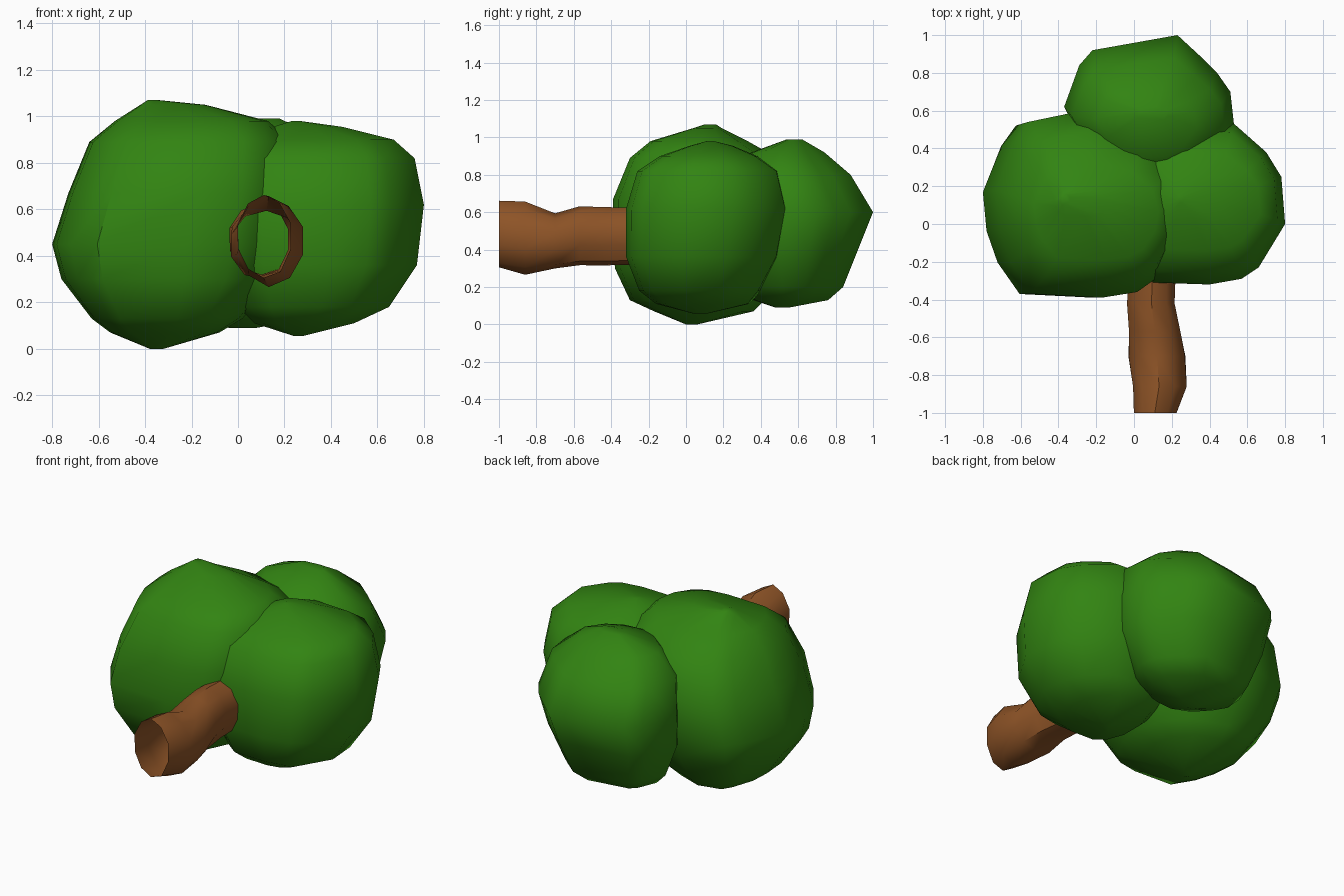
import bpy, bmesh, math, random
from mathutils import Vector

random.seed(4)
default_cube = bpy.data.objects.get("Cube")
if default_cube:
    bpy.data.objects.remove(default_cube, do_unlink=True)


def make_material(name, colour):
    material = bpy.data.materials.new(name)
    material.use_nodes = True
    material.diffuse_color = colour
    shader = material.node_tree.nodes["Principled BSDF"]
    shader.inputs["Base Color"].default_value = colour
    shader.inputs["Roughness"].default_value = 0.9
    return material


leaf_green = make_material("leaf green", (0.032, 0.23, 0.006, 1))
bark_brown = make_material("bark brown", (0.27, 0.088, 0.02, 1))


def skin_rings(name, rings, material, capped, crease_angle):
    """Join equal-sized rings of points into one smooth skin."""
    bm = bmesh.new()
    loops = [[bm.verts.new(point) for point in ring] for ring in rings]
    for low, high in zip(loops, loops[1:]):
        for i in range(len(low)):
            j = (i + 1) % len(low)
            bm.faces.new((low[i], low[j], high[j], high[i]))
    if capped:
        bm.faces.new(loops[0][::-1])
        bm.faces.new(loops[-1])
    bmesh.ops.recalc_face_normals(bm, faces=bm.faces)
    mesh = bpy.data.meshes.new(name)
    bm.to_mesh(mesh)
    bm.free()
    mesh.materials.append(material)
    obj = bpy.data.objects.new(name, mesh)
    bpy.context.collection.objects.link(obj)
    bpy.ops.object.select_all(action="DESELECT")
    obj.select_set(True)
    bpy.context.view_layer.objects.active = obj
    bpy.ops.object.shade_smooth_by_angle(angle=math.radians(crease_angle))
    return obj


def leaf_clump(name, outline, levels):
    """Fit the plan outline into the x and y extents given at each height."""
    xs, ys = zip(*outline)
    left, width = min(xs), max(xs) - min(xs)
    front, depth = min(ys), max(ys) - min(ys)
    rings = []
    for z, x0, x1, y0, y1 in levels:
        rings.append([
            Vector((x0 + (x - left) / width * (x1 - x0),
                    y0 + (y - front) / depth * (y1 - y0), z))
            for x, y in outline])
    return skin_rings(name, rings, leaf_green, True, 50)


# Large clump on the right
leaf_clump(
    "right_leaf_clump",
    [(-.8, .18), (-.78, -.03), (-.72, -.2), (-.6, -.37), (-.2, -.39), (0, -.36),
     (.12, -.28), (.22, -.1), (.25, .1), (.2, .32), (.02, .5), (-.31, .6),
     (-.62, .54), (-.7, .43)],
    [(0, -.38, -.32, 0, .06), (.07, -.55, -.08, -.17, .36),
     (.13, -.63, .02, -.3, .42), (.3, -.76, .17, -.38, .53),
     (.45, -.8, .22, -.39, .58), (.67, -.73, .25, -.39, .6),
     (.89, -.64, .23, -.3, .49), (.98, -.53, .13, -.19, .33),
     (1.05, -.42, -.14, .04, .19), (1.07, -.39, -.34, .1, .16)])

# Smaller clump on the left
leaf_clump(
    "left_leaf_clump",
    [(.8, 0), (.78, .25), (.7, .38), (.53, .53), (.2, .55), (0, .45),
     (-.1, .2), (-.1, -.05), (-.02, -.22), (.1, -.31), (.4, -.32),
     (.57, -.29), (.66, -.23)],
    [(.055, .24, .28, .05, .1), (.11, .07, .5, -.16, .34),
     (.18, 0, .65, -.25, .4), (.36, -.08, .77, -.32, .5),
     (.62, -.1, .8, -.32, .55), (.82, -.05, .76, -.26, .5),
     (.9, .05, .67, -.14, .38), (.955, .15, .45, .02, .25),
     (.98, .23, .27, .11, .15)])

# Crown clump at the far end
leaf_clump(
    "back_leaf_clump",
    [(-.37, .62), (-.29, .84), (-.22, .92), (.23, 1), (.36, .88), (.44, .8),
     (.51, .7), (.53, .52), (.41, .32), (.25, .22), (.05, .2), (-.12, .28),
     (-.27, .43)],
    [(.09, -.04, .08, .48, .55), (.13, -.2, .3, .36, .76),
     (.2, -.27, .4, .3, .84), (.4, -.35, .5, .22, .92),
     (.6, -.37, .53, .2, 1), (.8, -.33, .48, .23, .88),
     (.92, -.2, .33, .35, .74), (.99, 0, .18, .54, .62)])

# Hollow trunk, open at the foot: y, then x and z extents
trunk_sections = [(-1, -.01, .23, .3, .67), (-.86, -.02, .285, .27, .66),
                  (-.7, -.035, .28, .29, .6), (-.57, -.03, .25, .31, .635),
                  (-.42, -.045, .23, .31, .63), (-.2, -.03, .23, .31, .63)]
sides = 10
trunk_rings = []
for y, x0, x1, z0, z1 in trunk_sections:
    ring = []
    for i in range(sides):
        turn = math.tau * i / sides + math.pi / 2
        knobble = random.uniform(0.93, 1.03)
        ring.append(Vector((
            (x0 + x1) / 2 + math.cos(turn) * knobble * (x1 - x0) / 2, y,
            (z0 + z1) / 2 + math.sin(turn) * knobble * (z1 - z0) / 2)))
    trunk_rings.append(ring)
skin_rings("trunk", trunk_rings, bark_brown, False, 40)
